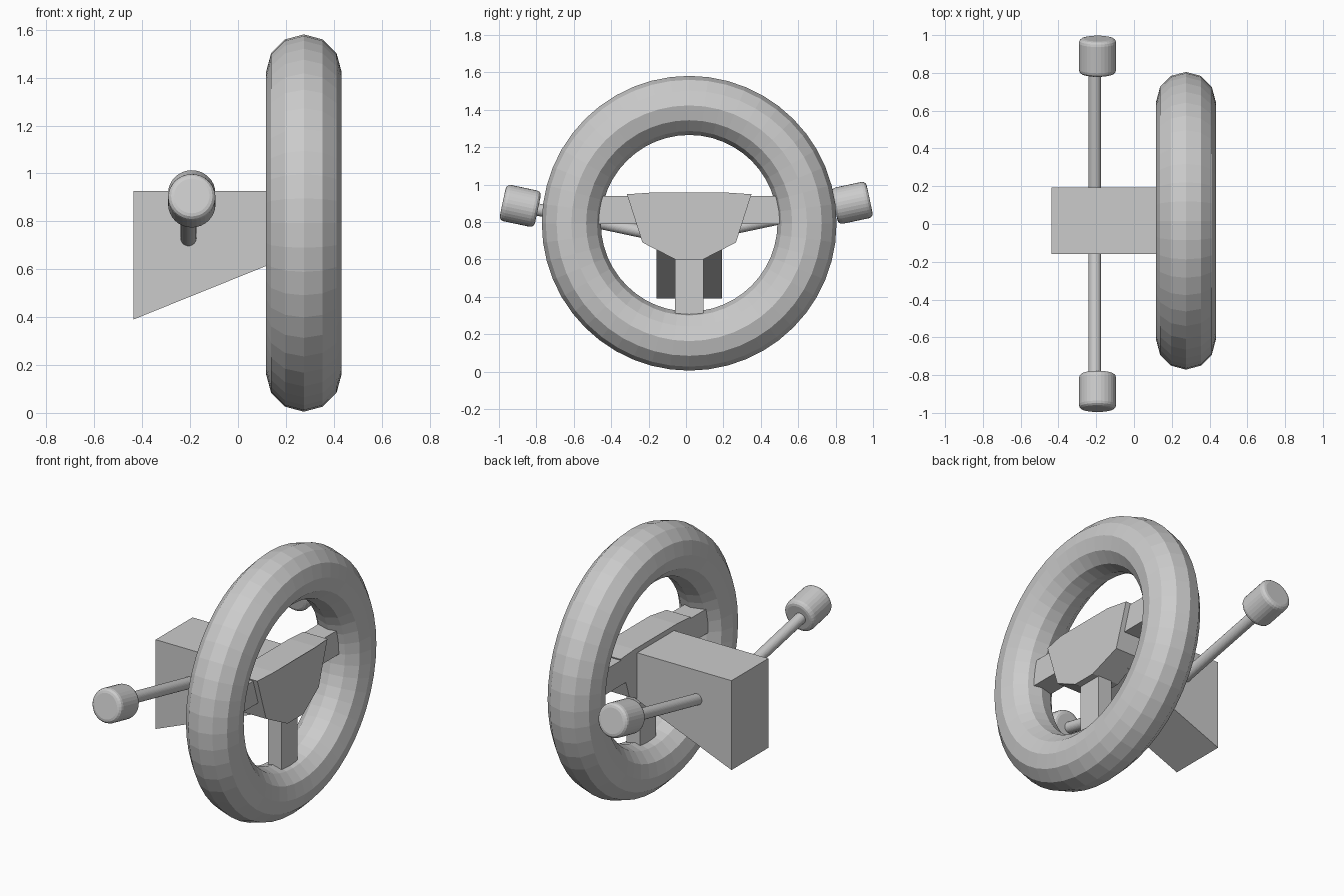
import bpy, bmesh, math
from mathutils import Vector

if "Cube" in bpy.data.objects:
    bpy.data.objects.remove(bpy.data.objects["Cube"])

grey = bpy.data.materials.new("light grey")
grey.diffuse_color = (0.6, 0.6, 0.6, 1)
grey.use_nodes = True
grey.node_tree.nodes["Principled BSDF"].inputs["Base Color"].default_value = grey.diffuse_color

CY, CZ, CX = 0.017, 0.793, 0.275   # wheel centre


def loft(name, a, b):
    """Solid between two matching outlines."""
    bm = bmesh.new()
    va = [bm.verts.new(p) for p in a]
    vb = [bm.verts.new(p) for p in b]
    bm.faces.new(va)
    bm.faces.new(vb[::-1])
    n = len(a)
    for i in range(n):
        j = (i + 1) % n
        bm.faces.new((va[j], va[i], vb[i], vb[j]))
    bmesh.ops.recalc_face_normals(bm, faces=bm.faces)
    me = bpy.data.meshes.new(name)
    bm.to_mesh(me)
    bm.free()
    me.materials.append(grey)
    ob = bpy.data.objects.new(name, me)
    bpy.context.collection.objects.link(ob)
    return ob


def block(name, x0, x1, y0, y1, z0, z1):
    outline = [(y0, z0), (y1, z0), (y1, z1), (y0, z1)]
    return loft(name, [(x0, y, z) for y, z in outline],
                [(x1, y, z) for y, z in outline])


def rod(name, p, q, radius, bevel=0):
    p, q = Vector(p), Vector(q)
    bpy.ops.mesh.primitive_cylinder_add(vertices=32, radius=radius,
                                        depth=(q - p).length, location=(p + q) / 2)
    ob = bpy.context.object
    ob.name = name
    ob.rotation_euler = (q - p).to_track_quat('Z', 'Y').to_euler()
    ob.data.materials.append(grey)
    if bevel:
        m = ob.modifiers.new("rounded_ends", 'BEVEL')
        m.width = bevel
        m.segments = 3
        m.limit_method = 'ANGLE'
        m.angle_limit = math.radians(50)
    return ob


# Wheel rim
bpy.ops.mesh.primitive_torus_add(major_segments=48, minor_segments=12,
                                 major_radius=0.63, minor_radius=0.158,
                                 location=(CX, CY, CZ), rotation=(0, math.pi / 2, 0))
rim = bpy.context.object
rim.name = "wheel_rim"
rim.data.materials.append(grey)

# Column housing with sloping underside
side = [(-0.437, 0.39), (0.22, 0.655), (0.22, 0.927), (-0.437, 0.927)]
loft("column_housing", [(x, -0.158, z) for x, z in side],
     [(x, 0.192, z) for x, z in side])

# Hub pad, front gently bowed
half = [(0.075, 0.6), (0.25, 0.69), (0.333, 0.948), (0.2, 0.957)]
pad = [(CY + y, z) for y, z in half] + [(CY - y, z) for y, z in half[::-1]]
loft("hub_pad", [(0.19, y, z) for y, z in pad],
     [(0.37 if abs(y - CY) < 0.22 else 0.35, y, z) for y, z in pad])

# Spokes
for s, label in ((1, "right"), (-1, "left")):
    ys = sorted((CY + s * 0.22, CY + s * 0.53))
    block(label + "_spoke", 0.19, 0.32, ys[0], ys[1], 0.79, 0.94)
block("lower_spoke", 0.24, 0.33, CY - 0.077, CY + 0.077, 0.26, 0.66)

# Stalks and knobs
tilt = math.radians(12)
for s, label, y, z in ((1, "right", 0.888, 0.902), (-1, "left", 0.886, 0.886)):
    d = Vector((0, s * math.cos(tilt), math.sin(tilt)))
    c = Vector((-0.193, s * y, z))
    shift = Vector((-0.014, 0, 0))
    rod(label + "_stalk", c + shift - d * 0.8, c + shift, 0.033)
    rod(label + "_knob", c - d * 0.096, c + d * 0.096, 0.099, 0.025)
